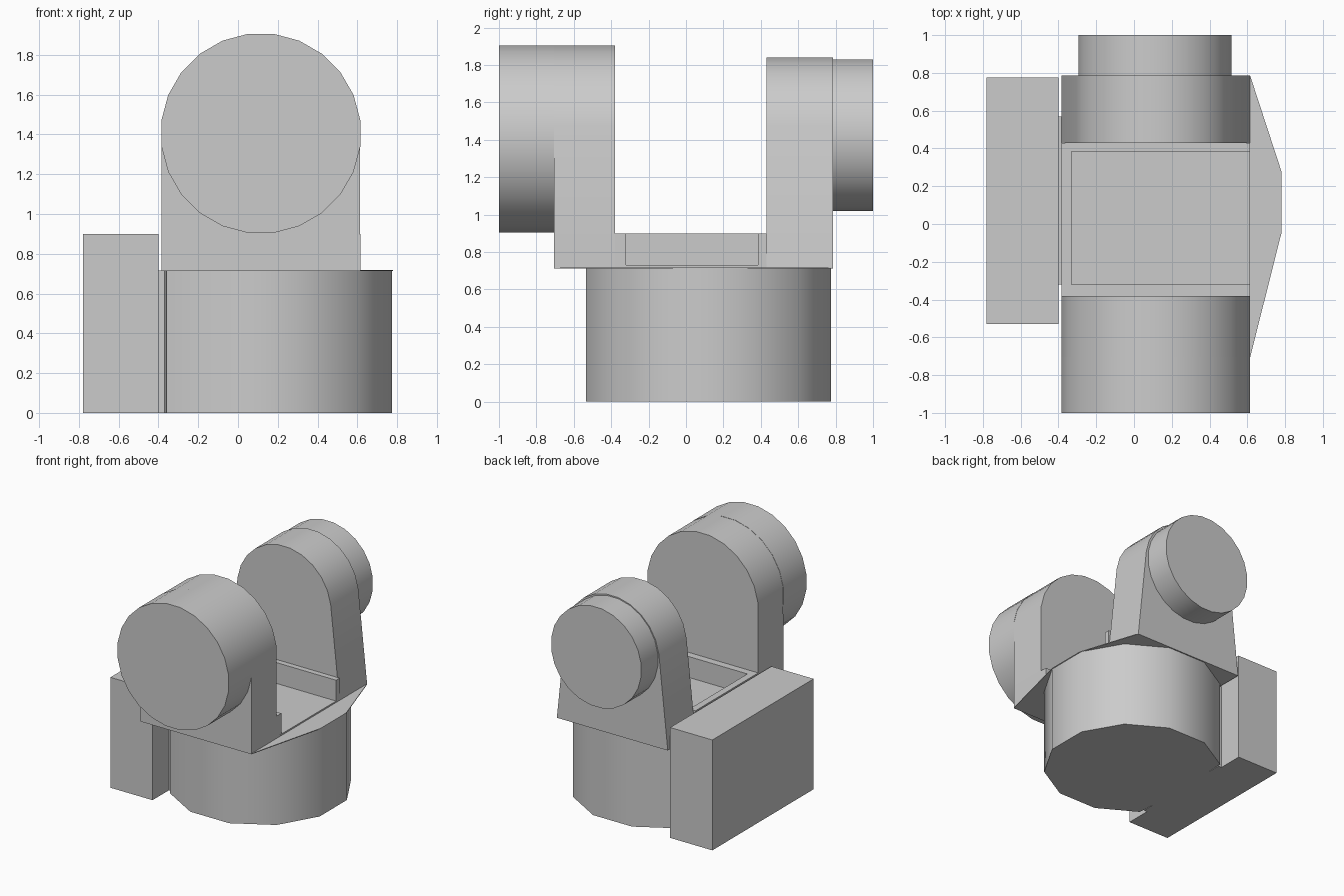
import bpy, bmesh, math
from mathutils import Vector

cube = bpy.data.objects.get("Cube")
if cube:
    bpy.data.objects.remove(cube, do_unlink=True)

grey = bpy.data.materials.new("plain grey")
grey.use_nodes = True
grey.diffuse_color = (0.6, 0.6, 0.6, 1)
grey.node_tree.nodes["Principled BSDF"].inputs["Base Color"].default_value = (0.6, 0.6, 0.6, 1)


def prism(name, points, axis, low, high):
    """Extrude a flat outline along y or z."""
    def place(a, b, c):
        return Vector((a, c, b)) if axis == "y" else Vector((a, b, c))
    bm = bmesh.new()
    face = bm.faces.new([bm.verts.new(place(a, b, low)) for a, b in points])
    top = bmesh.ops.extrude_face_region(bm, geom=[face])["geom"]
    moved = [v for v in top if isinstance(v, bmesh.types.BMVert)]
    bmesh.ops.translate(bm, verts=moved, vec=place(0, 0, high - low))
    bmesh.ops.recalc_face_normals(bm, faces=bm.faces[:])
    mesh = bpy.data.meshes.new(name)
    bm.to_mesh(mesh)
    bm.free()
    mesh.materials.append(grey)
    obj = bpy.data.objects.new(name, mesh)
    bpy.context.collection.objects.link(obj)
    bpy.ops.object.select_all(action="DESELECT")
    obj.select_set(True)
    bpy.context.view_layer.objects.active = obj
    bpy.ops.object.shade_smooth_by_angle(angle=math.radians(35))
    return obj


def rect(x0, x1, y0, y1):
    return [(x0, y0), (x1, y0), (x1, y1), (x0, y1)]


def ring(cx, cy, apothem, sides, start=0, end=None):
    """Polygon corners with flat sides facing the axes."""
    end = sides if end is None else end
    r = apothem / math.cos(math.pi / sides)
    turns = [(i + 0.5) * math.tau / sides for i in range(start, end)]
    return [(cx + r * math.cos(t), cy + r * math.sin(t)) for t in turns]


MID = 0.115
LEFT, RIGHT = -0.385, 0.615
DECK = 0.715

# Round base with the side facing the box cut flat
outline = [(max(x, -0.38), y) for x, y in ring(0.12, 0.12, 0.655, 12)]
prism("base_drum", outline, "z", 0, DECK)
prism("base_side_pad", rect(-0.402, -0.37, -0.32, 0.57), "z", 0, DECK)
prism("side_box", rect(-0.78, -0.40, -0.53, 0.775), "z", 0, 0.9)

# Thin flange under the bracket
flange = [(LEFT, -0.705), (RIGHT, -0.705), (0.78, -0.05), (0.78, 0.28),
          (RIGHT, 0.785), (LEFT, 0.785)]
prism("bracket_flange", flange, "z", DECK - 0.003, DECK + 0.003)

# Bracket deck with a pocket open on one side
prism("deck_floor", rect(LEFT, RIGHT, -0.38, 0.43), "z", DECK, 0.73)
deck = [(LEFT, -0.38), (RIGHT, -0.38), (RIGHT, -0.32), (-0.33, -0.32),
        (-0.33, 0.385), (RIGHT, 0.385), (RIGHT, 0.43), (LEFT, 0.43)]
prism("deck_rim", deck, "z", DECK, 0.9)


# Upright arms with rounded tops, and the round caps outside them
def arm(name, height, radius, low, high):
    arch = ring(MID, height, radius, 24, 0, 12)
    prism(name, [(LEFT, DECK), (RIGHT, DECK)] + arch, "y", low, high)


arm("front_arm", 1.405, 0.498, -0.705, -0.38)
prism("front_cap", ring(MID, 1.405, 0.5, 24), "y", -1, -0.705)
arm("back_arm", 1.42, 0.42, 0.43, 0.785)
prism("back_cap", ring(0.11, 1.425, 0.405, 24), "y", 0.785, 1)
